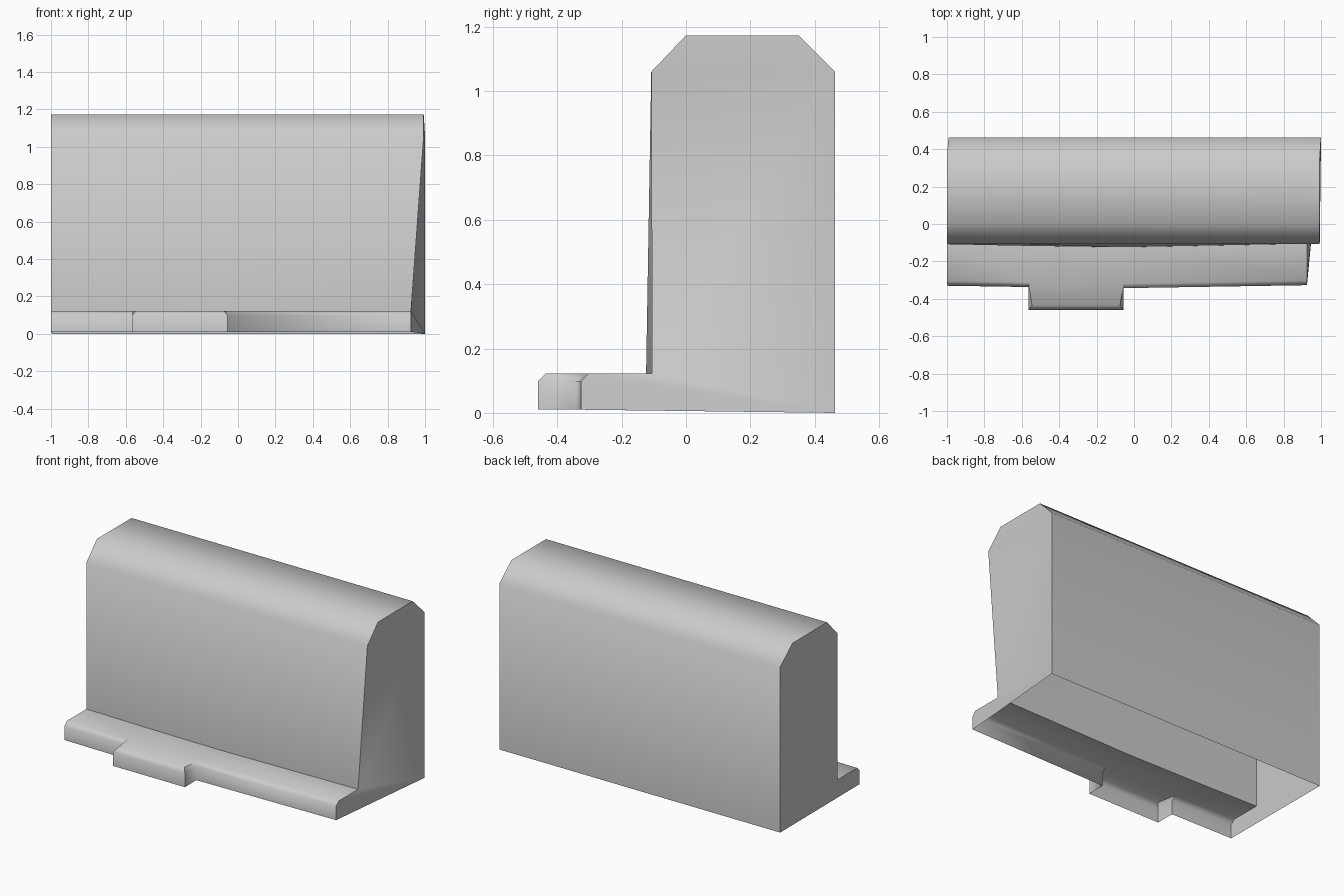
import bpy
import bmesh
import math

cube = bpy.data.objects.get("Cube")
if cube:
    bpy.data.objects.remove(cube, do_unlink=True)

# Plain grey
grey = bpy.data.materials.new("plain_grey")
grey.use_nodes = True
colour = (0.6, 0.6, 0.6, 1)
grey.diffuse_color = colour
grey.node_tree.nodes["Principled BSDF"].inputs["Base Color"].default_value = colour

LEDGE_TOP, LEDGE_BOTTOM, BEVEL = 0.123, 0.01, 0.025
BUMP_FRONT, BUMP_LEFT, BUMP_RIGHT = -0.46, -0.565, -0.055


def section(x, wall, ledge, lip=None, inset=0.0, back_x=None, top_x=None):
    """Open outline from the back bottom edge, over the top, to the ledge front."""
    back_x = x if back_x is None else back_x
    top_x = x if top_x is None else top_x
    lip = ledge if lip is None else lip
    return [
        (back_x, 0.463, 0.0), (back_x, 0.463, 1.06),
        (top_x, 0.35, 1.173), (top_x, 0.0, 1.173), (top_x, -0.108, 1.06),
        (x, wall, LEDGE_TOP), (x, ledge + BEVEL, LEDGE_TOP),
        (x + inset, lip + BEVEL, LEDGE_TOP),
        (x, lip, LEDGE_TOP - BEVEL), (x, lip, LEDGE_BOTTOM)]


# Outlines along the length; paired ones form the sides of the bump
sections = [
    section(-1.0, -0.107, -0.33, back_x=-0.992),
    section(BUMP_LEFT, -0.117, -0.337),
    section(BUMP_LEFT, -0.117, -0.337, BUMP_FRONT, 0.02),
    section(BUMP_RIGHT, -0.124, -0.343, BUMP_FRONT, -0.02),
    section(BUMP_RIGHT, -0.124, -0.343),
    section(0.925, -0.105, -0.327, back_x=1.0, top_x=0.993),
]

bm = bmesh.new()
cache = {}


def vert(co):
    key = tuple(round(c, 4) for c in co)
    if key not in cache:
        cache[key] = bm.verts.new(co)
    return cache[key]


def face(verts):
    unique = list(dict.fromkeys(verts))
    if len(unique) > 2:
        bm.faces.new(unique)


rows = [[vert(co) for co in s] for s in sections]

# Long shell, open underneath
for a, b in zip(rows, rows[1:]):
    for i in range(len(a) - 1):
        face([a[i], a[i + 1], b[i + 1], b[i]])

# Flat end, and the tapering end
face(rows[0][::-1])
end = rows[-1]
for corners in ((1, 2, 3, 4), (1, 4, 5), (0, 1, 5), (0, 5, 6), (0, 6, 8, 9)):
    face([end[i] for i in corners])

mesh = bpy.data.meshes.new("barrier_wall")
bm.to_mesh(mesh)
bm.free()
mesh.materials.append(grey)
wall = bpy.data.objects.new("barrier_wall", mesh)
bpy.context.collection.objects.link(wall)

# Smooth over the bevels, sharp at the ends and the ledge joint
bpy.ops.object.select_all(action='DESELECT')
wall.select_set(True)
bpy.context.view_layer.objects.active = wall
bpy.ops.object.shade_smooth_by_angle(angle=math.radians(50))

# Soft inner corner on one side of the bump
for edge in mesh.edges:
    ends = [mesh.vertices[i].co for i in edge.vertices]
    if all(abs(c.x - BUMP_RIGHT) < 0.001 and -0.4 < c.y < -0.3 for c in ends):
        edge.use_edge_sharp = False
